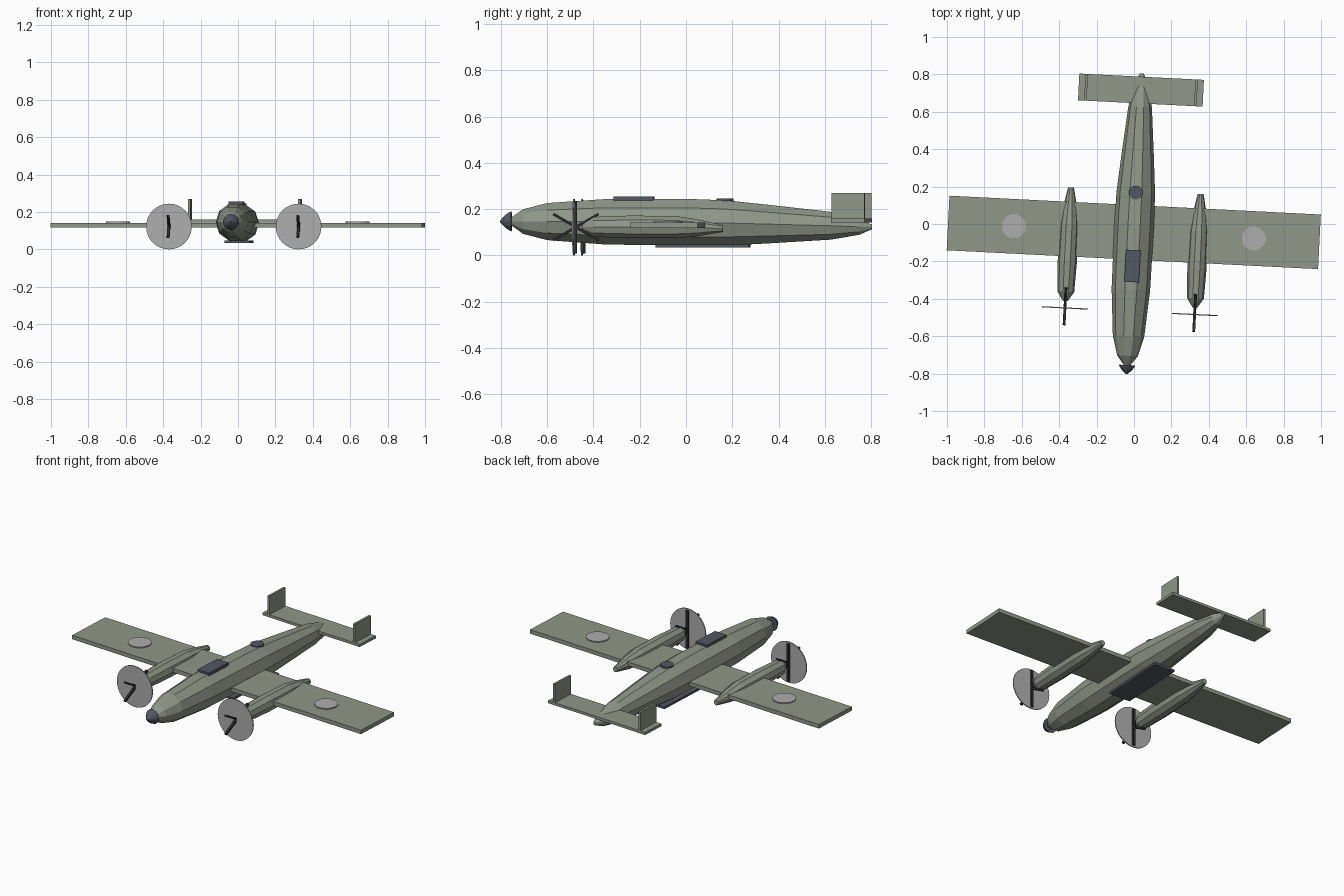
import bpy, bmesh, math
from mathutils import Matrix, Vector

cube = bpy.data.objects.get("Cube")
if cube:
    bpy.data.objects.remove(cube, do_unlink=True)

# The whole aircraft sits slightly yawed
PLACE = Matrix.Translation((0.001, 0, -0.003)) @ Matrix.Rotation(math.radians(-2.9), 4, 'Z')


def material(name, rgb):
    mat = bpy.data.materials.new(name)
    mat.use_nodes = True
    mat.diffuse_color = (*rgb, 1)
    mat.node_tree.nodes["Principled BSDF"].inputs["Base Color"].default_value = (*rgb, 1)
    return mat


GREEN = material("grey_green_paint", (0.28, 0.31, 0.25))
SLATE = material("slate_blue", (0.085, 0.095, 0.12))
DARK = material("dark_blade", (0.025, 0.025, 0.028))
PALE = material("pale_grey", (0.42, 0.42, 0.42))


def finish(name, bm, mat):
    bmesh.ops.recalc_face_normals(bm, faces=bm.faces[:])
    mesh = bpy.data.meshes.new(name)
    bm.to_mesh(mesh)
    bm.free()
    mesh.transform(PLACE)
    mesh.materials.append(mat)
    obj = bpy.data.objects.new(name, mesh)
    bpy.context.scene.collection.objects.link(obj)
    return obj


def box(name, centre, size, mat, tilt=0):
    bm = bmesh.new()
    matrix = (Matrix.Translation(centre) @ Matrix.Rotation(tilt, 4, 'X')
              @ Matrix.Diagonal((*size, 1)))
    bmesh.ops.create_cube(bm, size=1, matrix=matrix)
    return finish(name, bm, mat)


def disc(name, centre, radius, depth, mat, sides=32, turn=0):
    bm = bmesh.new()
    matrix = Matrix.Translation(centre) @ Matrix.Rotation(turn, 4, 'X')
    bmesh.ops.create_cone(bm, cap_ends=True, segments=sides, radius1=radius,
                          radius2=radius, depth=depth, matrix=matrix)
    return finish(name, bm, mat)


def loft(name, x, profile, mat, sides=10):
    """Skin rings along y; each ring is (y, half height, centre z)."""
    bm = bmesh.new()
    rings = []
    for y, half, z in profile:
        r = half / math.cos(math.pi / sides)
        angles = [math.tau * i / sides for i in range(sides)]
        rings.append([bm.verts.new((x + r * math.cos(a), y, z + r * math.sin(a)))
                      for a in angles])
    for a, b in zip(rings, rings[1:]):
        for i in range(sides):
            j = (i + 1) % sides
            bm.faces.new((a[i], a[j], b[j], b[i]))
    bm.faces.new(rings[0])
    bm.faces.new(rings[-1])
    return finish(name, bm, mat)


# Fuselage and nose cap
loft("fuselage", 0, [(-.765, .01, .15), (-.705, .053, .149), (-.60, .08, .149),
                     (-.35, .098, .148), (0, .101, .146), (.17, .098, .143),
                     (.36, .083, .138), (.627, .06, .131), (.75, .034, .126),
                     (.805, .01, .126)], GREEN)
loft("nose_cap", 0, [(-.804, .004, .15), (-.783, .026, .15), (-.765, .038, .15),
                     (-.755, .042, .15)], SLATE, 12)

# Flying surfaces
box("main_wing", (0, -.045, .133), (1.988, .292, .024), GREEN)
box("tailplane", (0, .717, .154), (.667, .143, .016), GREEN)

# Fuselage fittings
box("cockpit_canopy", (.002, -.225, .235), (.078, .172, .046), SLATE)
disc("dorsal_turret", (0, .168, .23), .037, .036, SLATE, 16)
box("belly_panel", (0, .074, .043), (.135, .405, .013), SLATE)

# Paired parts
for label, side in (("left", 1), ("right", -1)):
    x = .347 * side
    loft(label + "_nacelle", x, [(-.43, .012, .126), (-.38, .043, .126), (-.22, .049, .126),
                                 (-.02, .047, .125), (.07, .036, .122),
                                 (.178, .015, .119)], GREEN)
    disc(label + "_propeller_disc", (x, -.467, .125), .122, .006, PALE, 32, math.pi / 2)
    for i in range(3):
        box(f"{label}_blade_{i + 1}", (x, -.459, .125), (.015, .011, .226), DARK,
            math.radians(60 * i))
    box(label + "_tail_fin", (.294 * side, .717, .216), (.013, .143, .114), GREEN)
    disc(label + "_wing_roundel", (.642 * side, -.045, .147), .064, .008, PALE)
